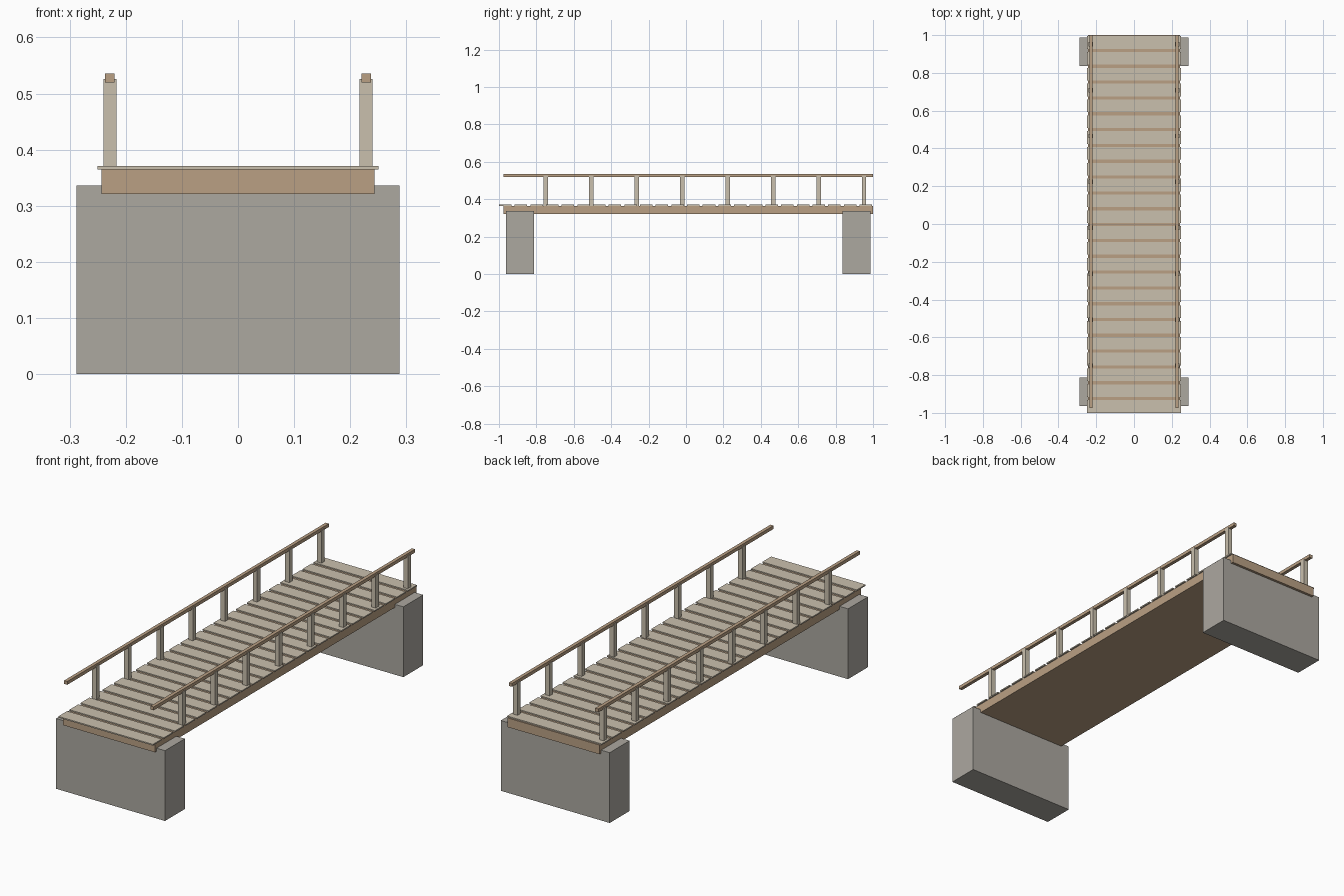
import bpy

default = bpy.data.objects.get("Cube")
if default:
    bpy.data.objects.remove(default, do_unlink=True)


def material(name, rgb):
    """Flat material from an sRGB colour, stored as linear values."""
    linear = [((c / 255 + 0.055) / 1.055) ** 2.4 for c in rgb] + [1]
    mat = bpy.data.materials.new(name)
    mat.use_nodes = True
    mat.diffuse_color = linear
    shader = next(n for n in mat.node_tree.nodes if n.type == 'BSDF_PRINCIPLED')
    shader.inputs["Base Color"].default_value = linear
    return mat


def box(name, low, high, mat):
    """Box between two opposite corners."""
    bpy.ops.mesh.primitive_cube_add(size=1)
    obj = bpy.context.object
    obj.name = name
    for v in obj.data.vertices:
        v.co = [h if c > 0 else l for c, l, h in zip(v.co, low, high)]
    obj.data.materials.append(mat)
    return obj


stone = material("grey stone", (172, 168, 160))
pale_wood = material("pale wood", (202, 192, 174))
brown_wood = material("brown wood", (186, 160, 132))

MID_Y = 0.0125  # middle of the span; the planks start a little before it

# Stone supports under both ends
for name, side in (("front_support", -1), ("back_support", 1)):
    y = MID_Y + side * 0.9
    box(name, (-0.288, y - 0.075, 0), (0.288, y + 0.075, 0.336), stone)

# Solid deck beam
box("deck_beam", (-0.243, -0.975, 0.321), (0.243, 1, 0.365), brown_wood)

# Evenly spaced deck planks
PITCH, PLANK = 0.0838, 0.067
for i in range(24):
    y = -1 + i * PITCH
    box(f"plank_{i + 1}", (-0.25, y, 0.3645), (0.25, y + PLANK, 0.3705), pale_wood)

# Railings with square posts on both sides
for name, side in (("left", 1), ("right", -1)):
    x = side * 0.2283
    box(f"{name}_handrail", (x - 0.0083, -0.975, 0.520), (x + 0.0083, 1, 0.536), brown_wood)
    for i in range(8):
        y = -0.749 + i * 0.243
        box(f"{name}_post_{i + 1}", (x - 0.0117, y - 0.0117, 0.36),
            (x + 0.0117, y + 0.0117, 0.526), pale_wood)
